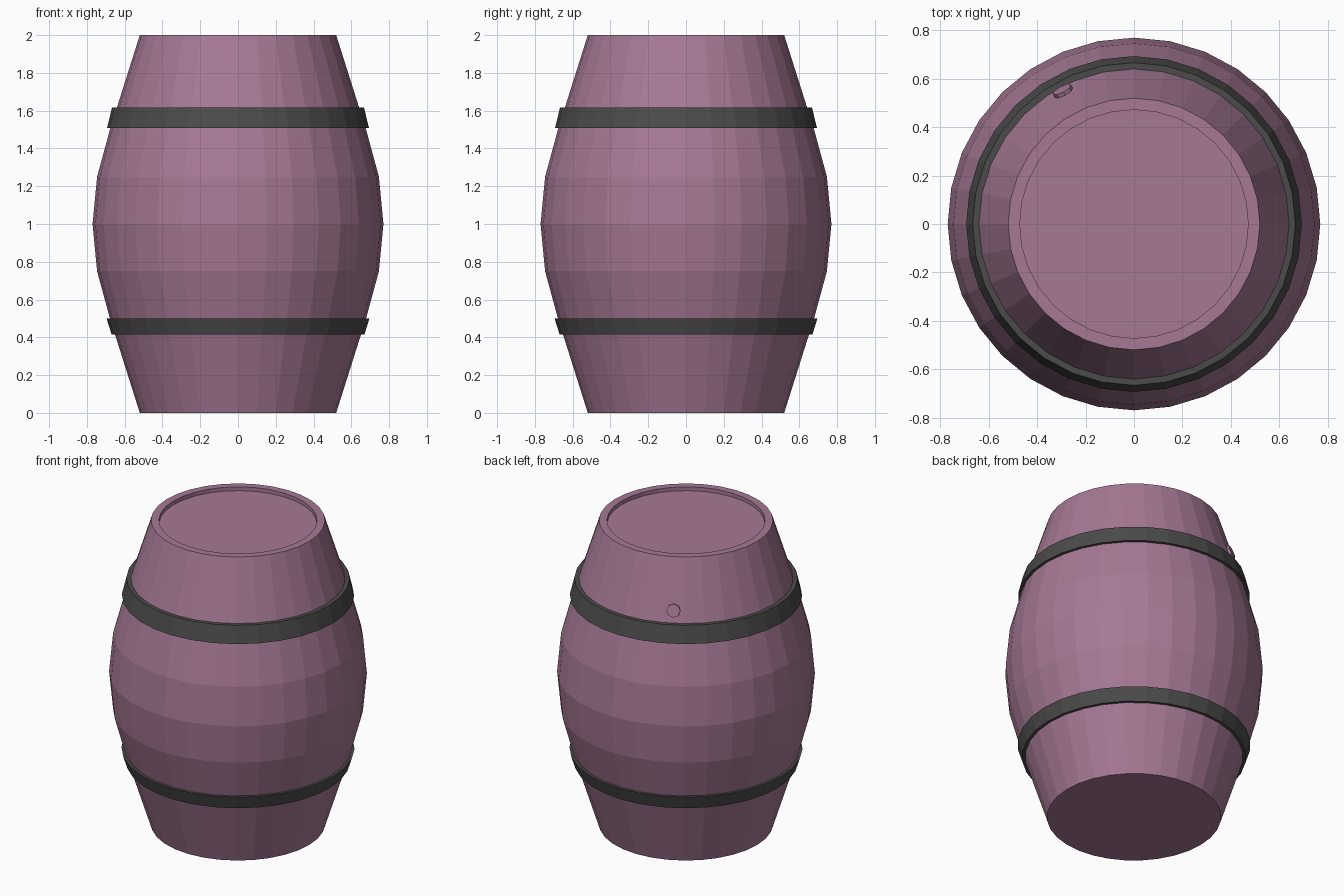
import bpy, bmesh, math
from mathutils import Vector

if "Cube" in bpy.data.objects:
    bpy.data.objects.remove(bpy.data.objects["Cube"])

SIDES = 32


def material(name, color):
    m = bpy.data.materials.new(name)
    m.diffuse_color = (*color, 1)
    m.use_nodes = True
    m.node_tree.nodes["Principled BSDF"].inputs["Base Color"].default_value = m.diffuse_color
    return m


wood = material("purple_wood", (0.38, 0.19, 0.30))
iron = material("dark_iron", (0.07, 0.07, 0.07))


def lathe(name, profile, mat, closed=False):
    """Spin an (r, z) profile around the z axis."""
    bm = bmesh.new()
    vs = [bm.verts.new((r, 0, z)) for r, z in profile]
    pairs = list(zip(vs, vs[1:])) + ([(vs[-1], vs[0])] if closed else [])
    edges = [bm.edges.new(p) for p in pairs]
    bmesh.ops.spin(bm, geom=vs + edges, cent=(0, 0, 0), axis=(0, 0, 1),
                   angle=2 * math.pi, steps=SIDES)
    bmesh.ops.remove_doubles(bm, verts=bm.verts, dist=1e-4)
    bmesh.ops.holes_fill(bm, edges=[e for e in bm.edges if e.is_boundary], sides=0)
    bmesh.ops.recalc_face_normals(bm, faces=bm.faces)
    me = bpy.data.meshes.new(name)
    bm.to_mesh(me)
    bm.free()
    me.materials.append(mat)
    ob = bpy.data.objects.new(name, me)
    bpy.context.collection.objects.link(ob)
    return ob


# Barrel body with a recessed lid; flat bottom
side = [(0.52, 0), (0.678, 0.5), (0.746, 0.75), (0.77, 1.0),
        (0.746, 1.25), (0.678, 1.5), (0.52, 2.0)]
lathe("barrel_body", side + [(0.472, 2.0), (0.472, 1.975)], wood)


def body_radius(z):
    return 0.52 + 0.316 * min(z, 2 - z)


# Hoops following the slope of the body
for name, z0, z1 in (("lower_hoop", 0.414, 0.5), ("upper_hoop", 1.507, 1.618)):
    r0, r1 = body_radius(z0), body_radius(z1)
    lathe(name, [(r0 - 0.01, z0), (r0 + 0.018, z0),
                 (r1 + 0.026, z1) if z1 > 1 else (r1 + 0.018, z1),
                 (r1 - 0.01, z1)], iron, closed=True)

# Bung set square on one facet of the upper back
a = math.radians(10.5 * 360 / SIDES)
z = 1.69
r = body_radius(z) * math.cos(math.pi / SIDES)
normal = Vector((math.cos(a), math.sin(a), 0.316)).normalized()
centre = Vector((r * math.cos(a), r * math.sin(a), z)) + normal * 0.002
bpy.ops.mesh.primitive_cylinder_add(
    vertices=8, radius=0.042, depth=0.03, location=centre,
    rotation=normal.to_track_quat('Z', 'Y').to_euler())
bung = bpy.context.object
bung.name = "bung"
bung.data.materials.append(wood)
